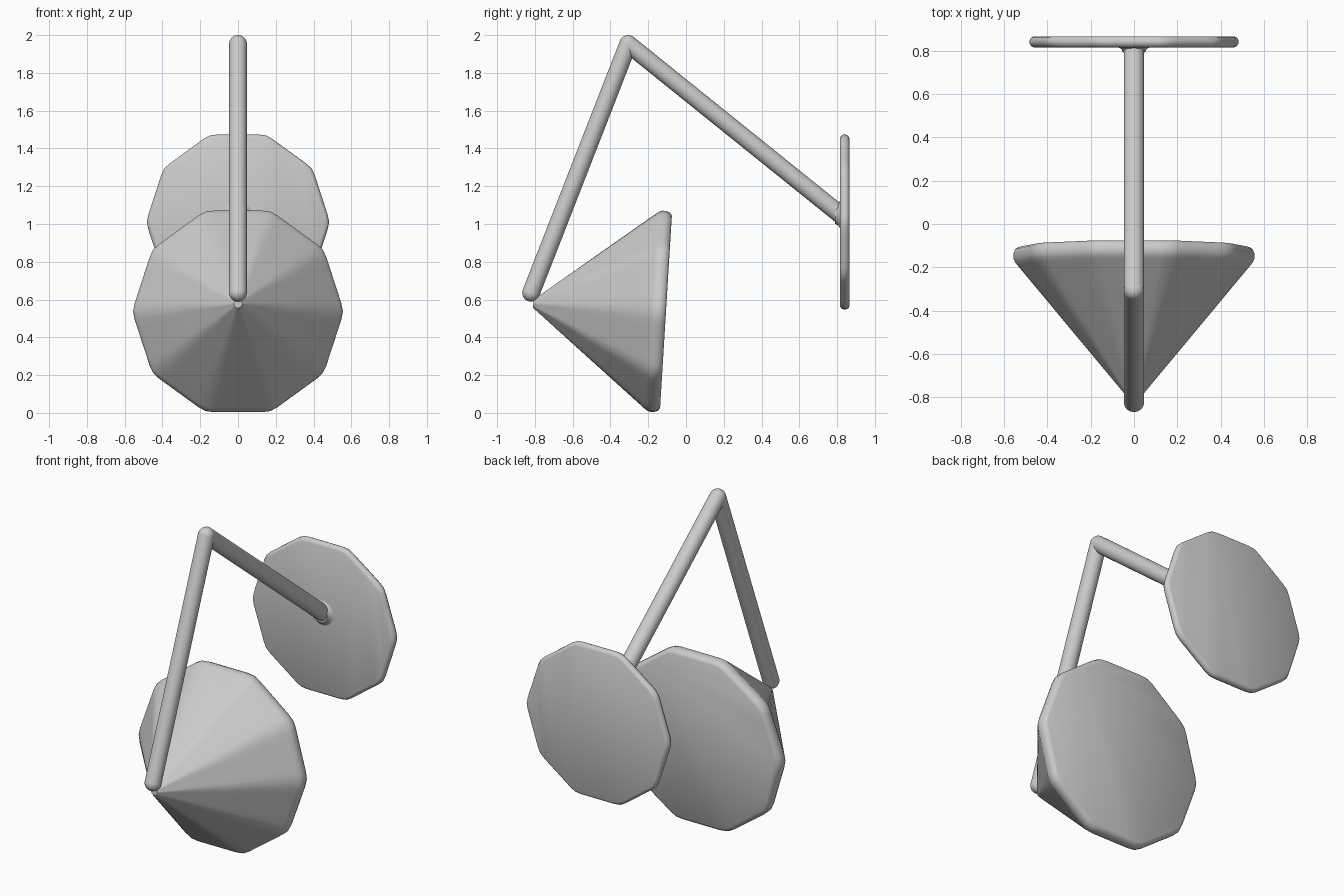
import bpy, bmesh, math
from mathutils import Vector

cube = bpy.data.objects.get("Cube")
if cube:
    bpy.data.objects.remove(cube, do_unlink=True)

SIDES = 10
STEPS = 8 * SIDES
PIPE = 0.047


def soft_decagon(apothem):
    """Outline in x/z with a corner on the x axis and slightly rounded corners."""
    wedge = 2 * math.pi / SIDES
    limit = apothem / math.cos(wedge / 2) * 0.99
    points = []
    for i in range(STEPS):
        angle = 2 * math.pi * i / STEPS
        off = angle % wedge - wedge / 2
        r = min(apothem / math.cos(off), limit)
        points.append((r * math.cos(angle), r * math.sin(angle)))
    return points


def finish(name, bm, sharp=40):
    bmesh.ops.recalc_face_normals(bm, faces=bm.faces)
    mesh = bpy.data.meshes.new(name)
    bm.to_mesh(mesh)
    bm.free()
    obj = bpy.data.objects.new(name, mesh)
    bpy.context.collection.objects.link(obj)
    bpy.ops.object.select_all(action='DESELECT')
    obj.select_set(True)
    bpy.context.view_layer.objects.active = obj
    bpy.ops.object.shade_smooth_by_angle(angle=math.radians(sharp))
    return obj


def stacked(name, outline, profile, location, tilt=0.0):
    """Loft an outline along y; profile holds (scale, y) pairs."""
    bm = bmesh.new()
    rings = [[bm.verts.new((x * s, y, z * s)) for x, z in outline] for s, y in profile]
    for a, b in zip(rings, rings[1:]):
        for i in range(len(a)):
            j = (i + 1) % len(a)
            bm.faces.new((a[i], a[j], b[j], b[i]))
    bm.faces.new(rings[0])
    bm.faces.new(rings[-1])
    obj = finish(name, bm)
    obj.location = location
    obj.rotation_euler.x = tilt
    return obj


def rod(name, start, end):
    axis = end - start
    bm = bmesh.new()
    bmesh.ops.create_cone(bm, cap_ends=True, segments=32, radius1=PIPE,
                          radius2=PIPE, depth=axis.length)
    obj = finish(name, bm)
    obj.location = (start + end) / 2
    obj.rotation_mode = 'QUATERNION'
    obj.rotation_quaternion = axis.to_track_quat('Z', 'Y')
    return obj


def ball(name, center):
    bm = bmesh.new()
    bmesh.ops.create_uvsphere(bm, u_segments=32, v_segments=16, radius=PIPE)
    finish(name, bm).location = center


# Closed conical shade, tipped slightly downward
stacked("shade", soft_decagon(0.5335),
        [(0.04, -0.67), (0.5, -0.363), (0.965, -0.052), (0.99, -0.034), (1.0, -0.018),
         (1.0, 0.004), (0.985, 0.024), (0.955, 0.034)],
        (0, -0.14, 0.537), math.radians(-3.5))

# Wall plate with a rounded rim
stacked("wall_plate", soft_decagon(0.4635),
        [(0.96, -0.025), (0.985, -0.019), (1.0, -0.006),
         (1.0, 0.006), (0.985, 0.019), (0.96, 0.025)],
        (0, 0.84, 1.01))

# Bent arm
tip = Vector((0, -0.82, 0.636))
elbow = Vector((0, -0.306, 1.953))
mount = Vector((0, 0.835, 1.035))
rod("front_arm", tip, elbow)
rod("rear_arm", elbow, mount)
ball("elbow_joint", elbow)
ball("shade_joint", tip)

# Small flare where the arm meets the plate
circle = [(math.cos(2 * math.pi * i / 32), math.sin(2 * math.pi * i / 32)) for i in range(32)]
stacked("arm_flare", circle,
        [(0.05, -0.025), (0.058, -0.008), (0.078, 0.002)], (0, 0.815, 1.05))
